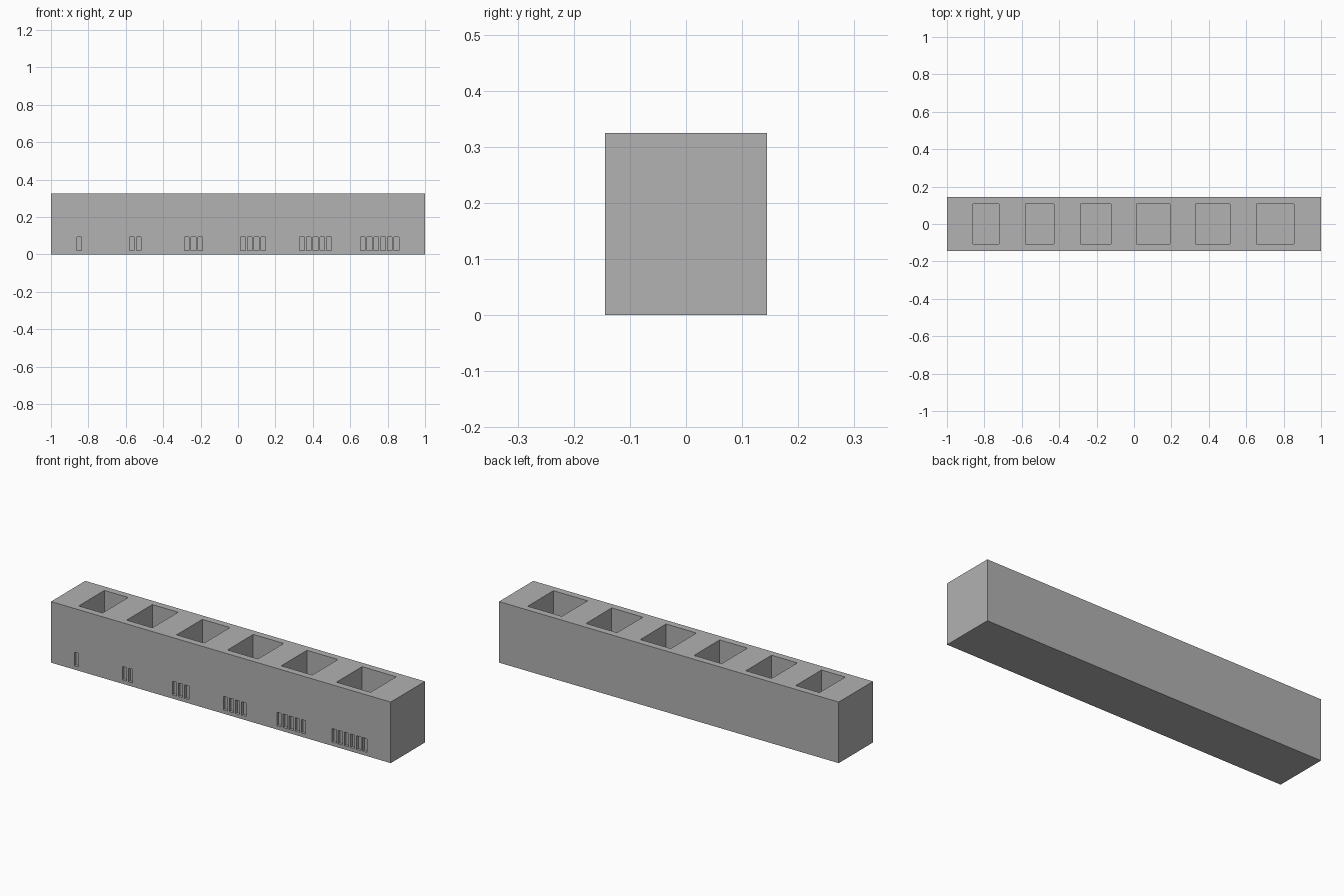
import bpy
import bmesh
from mathutils import Matrix, Vector

if "Cube" in bpy.data.objects:
    bpy.data.objects.remove(bpy.data.objects["Cube"], do_unlink=True)

HALF_W, HALF_D, HEIGHT = 1.0, 0.144, 0.325
WALL = 0.036
SLOT_W, SLOT_PITCH, SLOT_DEPTH = 0.025, 0.036, 0.015
SLOT_Z = (0.02, 0.092)
# left and right edge of each bin
BINS = [(-0.862, -0.722), (-0.58, -0.428), (-0.286, -0.123),
        (0.014, 0.193), (0.33, 0.513), (0.655, 0.856)]

grey = bpy.data.materials.new("plain grey")
grey.use_nodes = True
colour = (0.445, 0.445, 0.445, 1)
grey.diffuse_color = colour
grey.node_tree.nodes["Principled BSDF"].inputs["Base Color"].default_value = colour


def boxes(name, bounds):
    """One mesh object made of separate boxes, each given by two corners."""
    bm = bmesh.new()
    for low, high in bounds:
        low, high = Vector(low), Vector(high)
        place = Matrix.Translation((low + high) / 2) @ Matrix.Diagonal((*(high - low), 1))
        bmesh.ops.create_cube(bm, size=1, matrix=place)
    mesh = bpy.data.meshes.new(name)
    bm.to_mesh(mesh)
    bm.free()
    mesh.materials.append(grey)
    obj = bpy.data.objects.new(name, mesh)
    bpy.context.collection.objects.link(obj)
    return obj


# Solid block
block = boxes("holder_block", [((-HALF_W, -HALF_D, 0), (HALF_W, HALF_D, HEIGHT))])

# Open bins in the top, and one to six tally slots in the front
cuts = []
for number, (left, right) in enumerate(BINS, start=1):
    cuts.append(((left, WALL - HALF_D, WALL), (right, HALF_D - WALL, HEIGHT + 0.1)))
    for i in range(number):
        x = left + i * SLOT_PITCH
        cuts.append(((x, -HALF_D - 0.1, SLOT_Z[0]),
                     (x + SLOT_W, -HALF_D + SLOT_DEPTH, SLOT_Z[1])))
cutter = boxes("bin_and_slot_cutter", cuts)
cutter.hide_render = True

# Cut, apply and drop the cutter
cut = block.modifiers.new("bins_and_slots", 'BOOLEAN')
cut.operation = 'DIFFERENCE'
cut.solver = 'EXACT'
cut.object = cutter
bpy.context.view_layer.objects.active = block
bpy.ops.object.modifier_apply(modifier=cut.name)
bpy.data.objects.remove(cutter, do_unlink=True)
